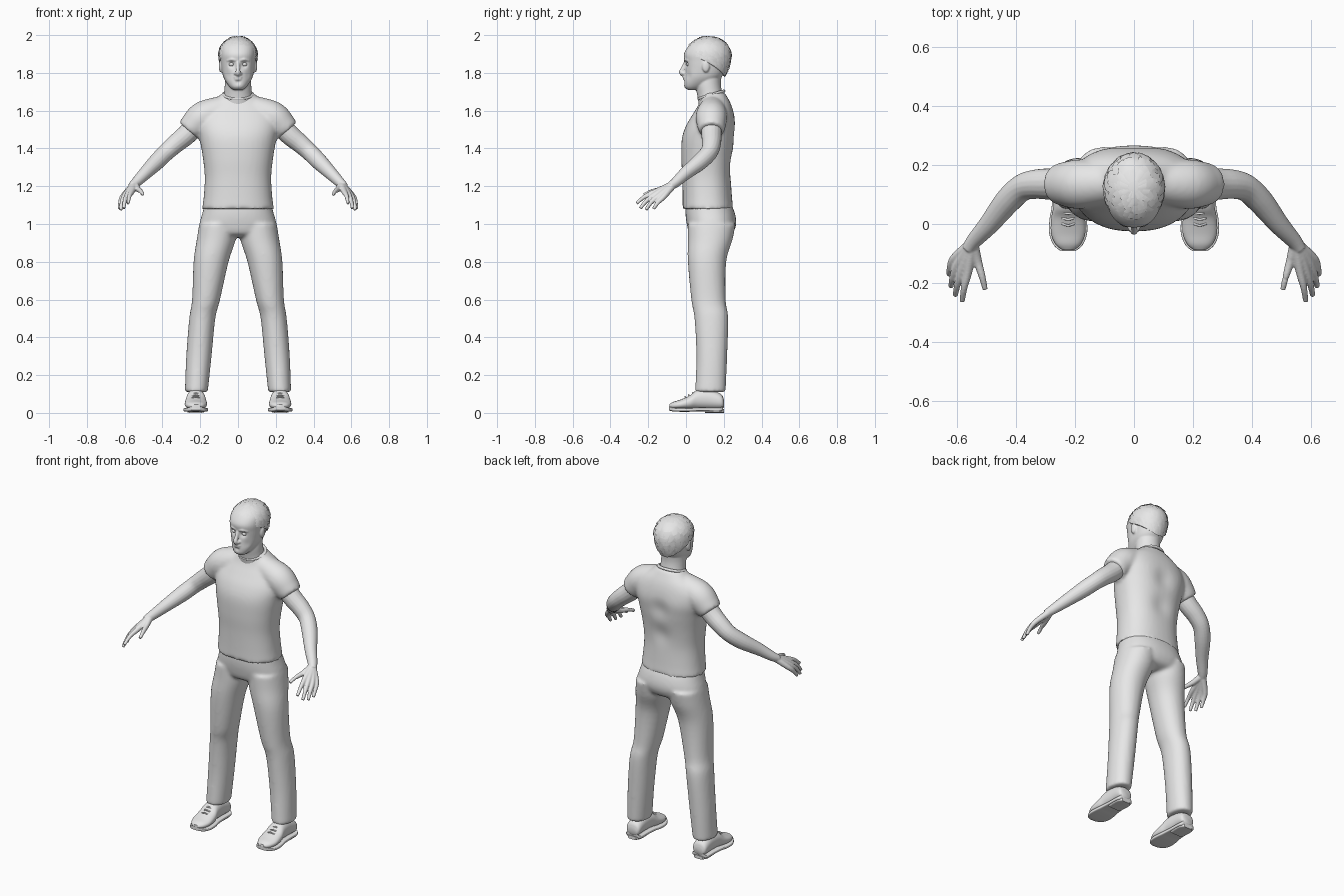
import bpy, bmesh, math, random
from mathutils import Vector, Matrix

random.seed(4)
if "Cube" in bpy.data.objects:
    bpy.data.objects.remove(bpy.data.objects["Cube"])

grey = bpy.data.materials.new("plain_grey")
grey.use_nodes = True
grey.diffuse_color = (0.8, 0.8, 0.8, 1)
grey.node_tree.nodes["Principled BSDF"].inputs["Base Color"].default_value = grey.diffuse_color


def spline(keys, k=5):
    """Catmull-Rom resampling of tuples."""
    out, last = [], len(keys) - 1
    for i in range(last):
        p = [keys[max(0, min(last, i + o))] for o in (-1, 0, 1, 2)]
        for j in range(k):
            t = j / k
            out.append([b + 0.5 * t * (c - a + t * (2*a - 5*b + 4*c - d + t * (3*b - a - 3*c + d)))
                        for a, b, c, d in zip(*p)])
    return out + [list(keys[-1])]


def skin(bm, rings):
    """Closed surface through a list of point rings."""
    loops = [[bm.verts.new(p) for p in ring] for ring in rings]
    n = len(loops[0])
    for a, b in zip(loops, loops[1:]):
        for i in range(n):
            bm.faces.new((a[i], a[(i + 1) % n], b[(i + 1) % n], b[i]))
    bm.faces.new(loops[0][::-1])
    bm.faces.new(loops[-1])


def box_loft(bm, keys, axis="z", e=2.3, side=1, n=40):
    """Rounded sections: (station, x0, x1, w0, w1) along z or y."""
    rings = []
    for h, x0, x1, w0, w1 in spline(keys):
        ring = []
        for i in range(n):
            a = math.tau * i / n
            c, s = math.cos(a), math.sin(a)
            x = side * ((x0 + x1) / 2 + (x1 - x0) / 2 * math.copysign(abs(c) ** (2 / e), c))
            w = (w0 + w1) / 2 + (w1 - w0) / 2 * math.copysign(abs(s) ** (2 / e), s)
            ring.append((x, w, h) if axis == "z" else (x, h, w))
        rings.append(ring)
    skin(bm, rings)


def tube(bm, keys, side=1, n=18):
    """Round tube along (x, y, z, radius) keys."""
    pts = spline(keys)
    pos = [Vector((side * p[0], p[1], p[2])) for p in pts]
    rings = []
    for i, p in enumerate(pos):
        t = (pos[min(i + 1, len(pos) - 1)] - pos[max(i - 1, 0)]).normalized()
        u = t.cross(Vector((0.2, 0.9, 0.3))).normalized()
        v = t.cross(u)
        rings.append([p + pts[i][3] * (u * math.cos(math.tau * j / n) + v * math.sin(math.tau * j / n))
                      for j in range(n)])
    skin(bm, rings)


def ball(bm, centre, size):
    bmesh.ops.create_uvsphere(bm, u_segments=20, v_segments=12, radius=1,
                              matrix=Matrix.Translation(centre) @ Matrix.Diagonal((*size, 1)))


def finish(name, bm, voxel=0, relax=6, angle=None):
    """Turn a bmesh into an object, optionally fused into one skin."""
    bmesh.ops.recalc_face_normals(bm, faces=bm.faces)
    me = bpy.data.meshes.new(name)
    bm.to_mesh(me)
    bm.free()
    ob = bpy.data.objects.new(name, me)
    bpy.context.collection.objects.link(ob)
    if voxel:
        rm = ob.modifiers.new("fuse", "REMESH")
        rm.mode, rm.voxel_size = "VOXEL", voxel
        sm = ob.modifiers.new("relax", "SMOOTH")
        sm.factor, sm.iterations = 0.5, relax
        dg = bpy.context.evaluated_depsgraph_get()
        fused = bpy.data.meshes.new_from_object(ob.evaluated_get(dg))
        ob.modifiers.clear()
        ob.data = fused
    ob.data.materials.clear()
    ob.data.materials.append(grey)
    ob.data.polygons.foreach_set("use_smooth", [True] * len(ob.data.polygons))
    if angle:
        bpy.ops.object.select_all(action="DESELECT")
        ob.select_set(True)
        bpy.context.view_layer.objects.active = ob
        bpy.ops.object.shade_smooth_by_angle(angle=math.radians(angle))
    return ob


def push(ob, centre, radius, offset):
    """Soft sculpting dab, mirrored over x."""
    for v in ob.data.vertices:
        q = Vector((abs(v.co.x), v.co.y, v.co.z)) - Vector(centre)
        v.co += Vector(offset) * math.exp(-q.length_squared / radius ** 2)


def sym(keys):
    return [(z, -w, w, f, b) for z, w, f, b in keys]


# Shirt: torso and short sleeves
bm = bmesh.new()
box_loft(bm, sym([(1.08, .19, -.018, .25), (1.15, .181, -.018, .243), (1.25, .176, -.02, .238),
                  (1.35, .186, -.025, .246), (1.45, .203, -.022, .26), (1.52, .215, .0, .265),
                  (1.58, .205, .035, .255), (1.63, .165, .065, .24), (1.67, .11, .08, .22),
                  (1.695, .08, .09, .205)]))
for s in (1, -1):
    tube(bm, [(.08, .14, 1.61, .07), (.18, .135, 1.568, .084), (.235, .135, 1.52, .075),
              (.26, .135, 1.493, .066)], s, 28)
shirt = finish("shirt", bm, .009, 8)
push(shirt, (0, .26, 1.48), .06, (0, -.014, 0))
push(shirt, (0, .25, 1.32), .06, (0, -.012, 0))

# Collar band, lower at the front
bm = bmesh.new()
loop = [(.079 * math.cos(a), .135 + .066 * math.sin(a), 1.684 + .02 * math.sin(a))
        for a in [math.tau * i / 40 for i in range(40)]]
for r in range(40):
    bm.verts.new(loop[r])
bm.verts.ensure_lookup_table()
bm.edges.new((bm.verts[39], bm.verts[0]))
for r in range(39):
    bm.edges.new((bm.verts[r], bm.verts[r + 1]))
collar = finish("collar", bm)
bpy.context.view_layer.objects.active = collar
collar.select_set(True)
bpy.ops.object.convert(target="CURVE")
collar.data.bevel_depth = .008
collar.data.materials.clear()
collar.data.materials.append(grey)

# Trousers: hips and two legs
bm = bmesh.new()
box_loft(bm, sym([(1.12, .172, .0, .232), (1.06, .188, -.003, .258), (1.0, .203, .004, .266),
                  (.95, .19, .02, .245), (.93, .12, .06, .2)]))
for s in (1, -1):
    box_loft(bm, [(1.0, .01, .205, .01, .262), (.92, .012, .218, .01, .247), (.8, .05, .235, .01, .213),
                  (.6, .095, .243, .028, .21), (.5, .12, .258, .045, .224), (.3, .14, .274, .055, .218),
                  (.11, .16, .281, .048, .21)], e=2.1, side=s)
finish("trousers", bm, .009, 8)

# Arms with hands
bm = bmesh.new()
fingers = [((.562, -.158, 1.172), (.575, -.215, 1.147), (.582, -.262, 1.11)),
           ((.580, -.148, 1.165), (.598, -.205, 1.127), (.605, -.242, 1.083)),
           ((.596, -.134, 1.156), (.614, -.182, 1.117), (.620, -.212, 1.075)),
           ((.608, -.116, 1.147), (.623, -.150, 1.112), (.627, -.172, 1.080)),
           ((.530, -.125, 1.185), (.514, -.180, 1.173), (.504, -.222, 1.155))]
for s in (1, -1):
    tube(bm, [(.2, .135, 1.55, .055), (.27, .135, 1.475, .054), (.33, .135, 1.425, .05),
              (.38, .122, 1.38, .046), (.43, .075, 1.33, .044), (.49, 0, 1.27, .035),
              (.54, -.055, 1.22, .027), (.562, -.085, 1.2, .022)], s)
    for knuckle, mid, tip in fingers:
        tube(bm, [(.547, -.065, 1.21, .02), (*knuckle, .0155), (*mid, .0115), (*tip, .009)], s, 12)
finish("arms", bm, .004, 3)

# Head, neck, ears, nose and lips
bm = bmesh.new()
box_loft(bm, sym([(1.71, .026, .008, .06), (1.725, .044, -.008, .1), (1.75, .063, -.011, .15),
                  (1.78, .078, -.01, .19), (1.82, .087, -.006, .21), (1.86, .092, -.008, .222),
                  (1.9, .094, -.011, .228), (1.94, .088, .012, .218), (1.97, .06, .046, .188),
                  (1.985, .03, .08, .15)]))
box_loft(bm, sym([(1.62, .09, .07, .215), (1.68, .074, .06, .195), (1.74, .07, .05, .185),
                  (1.8, .068, .06, .19)]), e=2)
tube(bm, [(0, .0, 1.862, .009), (0, -.014, 1.83, .01), (0, -.024, 1.802, .013), (0, -.008, 1.788, .012)])
ball(bm, (0, -.009, 1.777), (.022, .009, .006))
ball(bm, (0, -.008, 1.766), (.02, .01, .007))
for s in (1, -1):
    ball(bm, (s * .014, -.012, 1.797), (.009, .012, .008))
    ball(bm, (s * .092, .105, 1.835), (.01, .02, .032))
    tube(bm, [(.012, -.006, 1.866, .006), (.034, -.004, 1.87, .007), (.058, .014, 1.864, .005)], s)
head = finish("head", bm, .0045, 3)
push(head, (.034, -.004, 1.845), .017, (0, .013, 0))
push(head, (.05, .01, 1.785), .025, (0, .006, 0))
push(head, (0, -.01, 1.752), .012, (0, .006, 0))

# Eyes
bm = bmesh.new()
for s in (1, -1):
    ball(bm, (s * .034, .015, 1.845), (.015, .014, .011))
finish("eyes", bm)


def scalp(a, t, lift):
    """Point on the hair: a = angle from the back, t = crown (0) to hairline (1)."""
    c = math.cos(a)
    s = t * (1.35 + .52 * c + .1 * c * c)
    if s <= 1:
        r, z = math.sin(s * math.pi / 2), .101 * math.cos(s * math.pi / 2) * lift
    else:
        r, z = 1 - .3 * (s - 1) ** 2, -.12 * (s - 1)
    return Vector((.104 * r * lift * math.sin(a), .12 + .121 * r * lift * c, 1.895 + z))


# Hair cap under the locks
bm = bmesh.new()
skin(bm, [[scalp(math.tau * i / 48, j / 14, .975) for i in range(48)] for j in range(1, 15)])
finish("hair_cap", bm, angle=60)

# Hair locks: overlapping thin curved strips
bm = bmesh.new()
for row in range(1, 11):
    count = 10 + 2 * row
    for col in range(count):
        a0 = math.tau * (col + random.uniform(-.3, .3)) / count
        t0, width = row / 11.5 + random.uniform(-.03, .02), 3.6 / count
        lean, lift = random.uniform(-.08, .08), random.uniform(.985, 1.005)
        grid = [[bm.verts.new(scalp(a0 + lean * j + width * (i - 1) * (1 - .2 * j), t0 + .06 * j,
                                    lift + .012 * j - .01 * abs(i - 1)))
                 for i in range(3)] for j in range(3)]
        for j in range(2):
            for i in range(2):
                bm.faces.new((grid[j][i], grid[j][i + 1], grid[j + 1][i + 1], grid[j + 1][i]))
finish("hair_locks", bm, angle=50)

# Shoes: upper, sole, heel and laces
upper, sole, laces = bmesh.new(), bmesh.new(), bmesh.new()
outline = [(.2, .028, .03, .07), (.185, .044, .02, .1), (.12, .046, .02, .125), (.06, .05, .02, .122),
           (.02, .057, .018, .092), (-.03, .058, .018, .07), (-.068, .043, .02, .058), (-.088, .02, .026, .045)]
for s in (1, -1):
    box_loft(upper, [(y, .223 - w, .223 + w, lo, hi) for y, w, lo, hi in outline], "y", 2.2, s)
    box_loft(sole, [(y - .003, .217 - w, .229 + w, lo - .012, lo + .009) for y, w, lo, hi in outline],
             "y", 5, s)
    box_loft(sole, [(.2, .195, .251, 0, .02), (.17, .178, .268, 0, .02), (.1, .18, .266, 0, .02)], "y", 4, s)
    for y, z in ((.035, .103), (.015, .092), (-.005, .083)):
        tube(laces, [(.19, y + .012, z - .012, .004), (.223, y, z + .003, .004),
                     (.256, y + .012, z - .012, .004)], s, 8)
finish("shoe_uppers", upper, angle=50)
finish("shoe_soles", sole, angle=40)
finish("shoe_laces", laces, angle=50)
